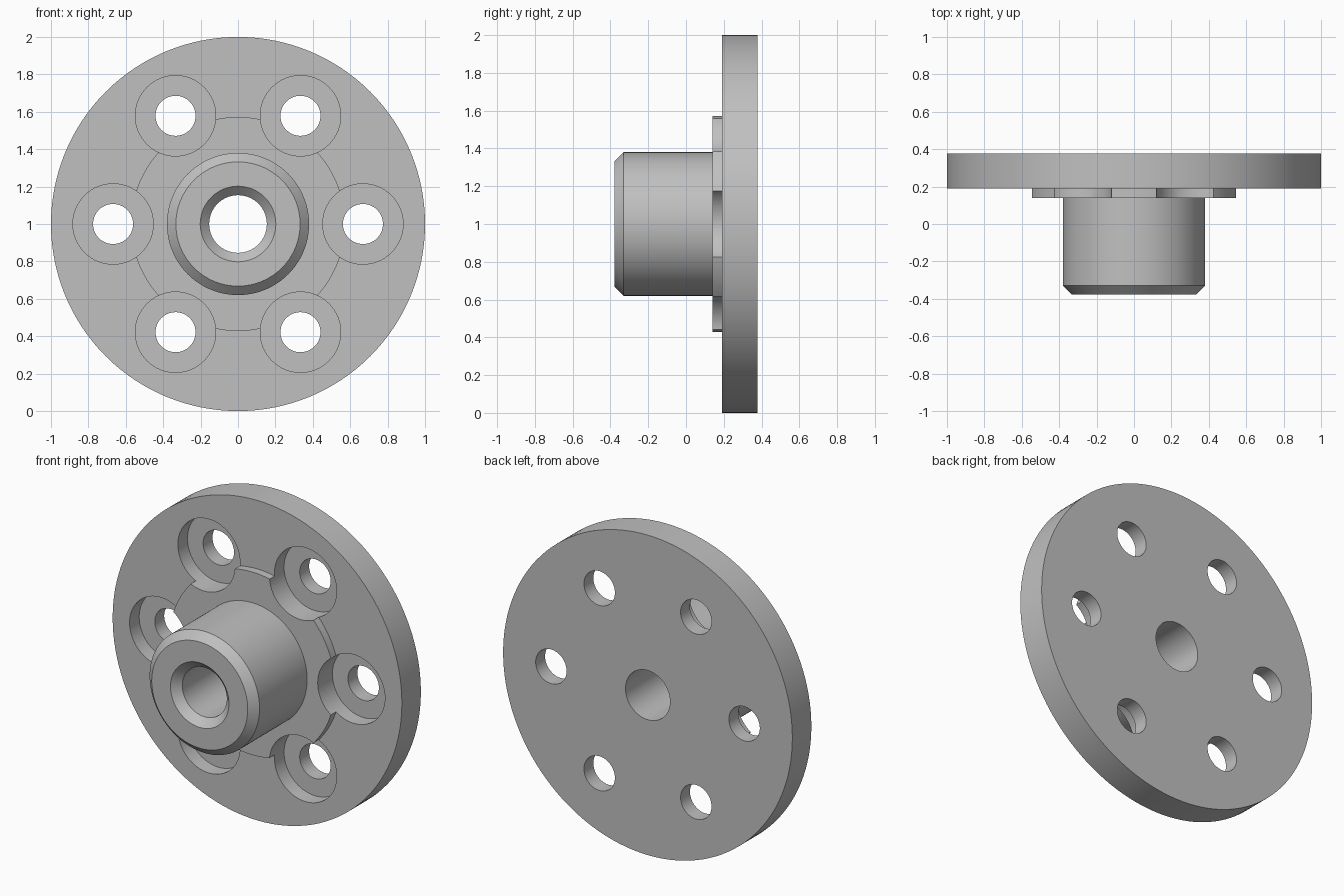
import bpy, bmesh, math
from mathutils import Matrix, Vector

cube = bpy.data.objects.get("Cube")
if cube:
    bpy.data.objects.remove(cube, do_unlink=True)

CENTRE = Vector((0, 0, 1))
BACK, PLATE, BOSS, NOSE = 0.378, 0.19, 0.14, -0.378   # y of each step
BORE, CHAMFER = 0.154, 0.048

steel = bpy.data.materials.new("grey steel")
steel.use_nodes = True
colour = (0.53, 0.53, 0.53, 1)
steel.diffuse_color = colour
steel.node_tree.nodes["Principled BSDF"].inputs["Base Color"].default_value = colour


def lathe(bm, profile, centre, steps, closed):
    """Revolve (radius, y) points round a y-parallel axis through centre."""
    verts = [bm.verts.new(centre + Vector((r, y, 0))) for r, y in profile]
    pairs = list(zip(verts, verts[1:]))
    if closed:
        pairs.append((verts[-1], verts[0]))
    edges = [bm.edges.new(p) for p in pairs]
    bmesh.ops.spin(bm, geom=verts + edges, cent=centre, axis=(0, 1, 0),
                   angle=math.tau, steps=steps, use_merge=True)


def make_object(name, bm):
    bmesh.ops.remove_doubles(bm, verts=bm.verts, dist=1e-5)
    bmesh.ops.recalc_face_normals(bm, faces=bm.faces)
    mesh = bpy.data.meshes.new(name)
    bm.to_mesh(mesh)
    bm.free()
    mesh.materials.append(steel)
    obj = bpy.data.objects.new(name, mesh)
    bpy.context.collection.objects.link(obj)
    return obj


# Flange plate, raised boss and chamfered hub around the bore
bm = bmesh.new()
lathe(bm, [(BORE, BACK), (1, BACK), (1, PLATE), (0.572, PLATE), (0.572, BOSS),
           (0.38, BOSS), (0.38, NOSE + CHAMFER), (0.38 - CHAMFER, NOSE),
           (BORE + CHAMFER, NOSE), (BORE, NOSE + CHAMFER)], CENTRE, 128, True)
flange = make_object("flanged_hub", bm)

# Six stepped cutters: bolt hole plus counterbore
bm = bmesh.new()
for i in range(6):
    spot = CENTRE + Matrix.Rotation(i * math.tau / 6, 3, 'Y') @ Vector((0.668, 0, 0))
    lathe(bm, [(0, 0.5), (0.107, 0.5), (0.107, 0.285), (0.215, 0.285),
               (0.215, 0), (0, 0)], spot, 64, False)
cutter = make_object("bolt_hole_cutter", bm)
cutter.hide_render = True

cut = flange.modifiers.new("bolt holes", 'BOOLEAN')
cut.operation = 'DIFFERENCE'
cut.solver = 'EXACT'
cut.object = cutter

# Apply the cut, then smooth the round walls and keep the rims sharp
bpy.ops.object.select_all(action='DESELECT')
bpy.context.view_layer.objects.active = flange
flange.select_set(True)
bpy.ops.object.modifier_apply(modifier=cut.name)
bpy.data.objects.remove(cutter, do_unlink=True)
bpy.ops.object.shade_smooth_by_angle(angle=math.radians(30))
